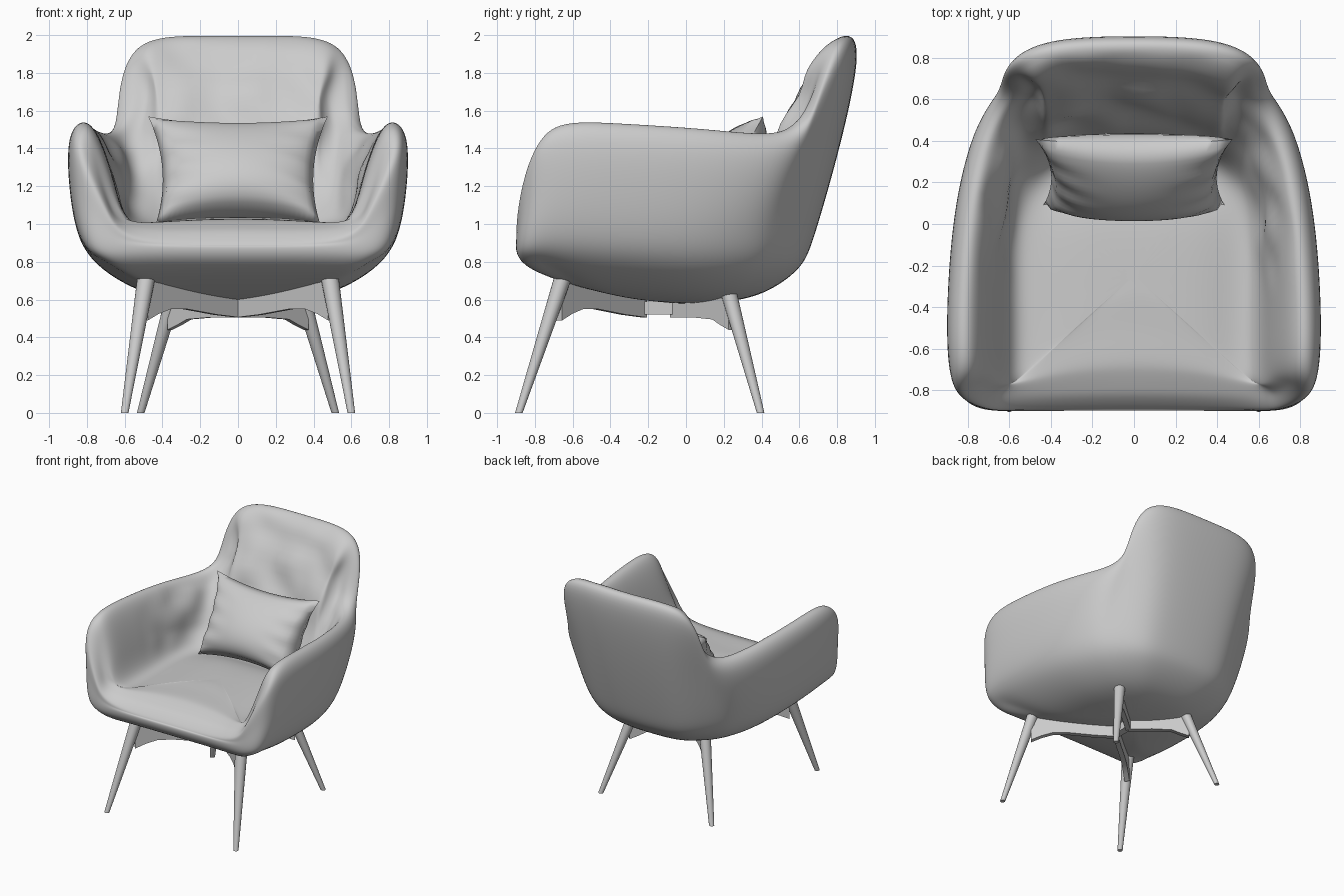
import bpy, bmesh, math
from mathutils import Vector as V

if "Cube" in bpy.data.objects:
    bpy.data.objects.remove(bpy.data.objects["Cube"])


def finish(name, bm, angle=None):
    """Turn a bmesh into a named, smooth-shaded object."""
    bmesh.ops.recalc_face_normals(bm, faces=bm.faces)
    me = bpy.data.meshes.new(name)
    bm.to_mesh(me)
    bm.free()
    ob = bpy.data.objects.new(name, me)
    bpy.context.collection.objects.link(ob)
    if angle is None:
        me.polygons.foreach_set("use_smooth", [True] * len(me.polygons))
    else:
        bpy.ops.object.select_all(action='DESELECT')
        ob.select_set(True)
        bpy.context.view_layer.objects.active = ob
        bpy.ops.object.shade_smooth_by_angle(angle=math.radians(angle))
    return ob


# --- Upholstered shell: half rails from back centre, round the arm, to front centre
rim = [(0, .83, 1.982), (.36, .815, 1.982), (.52, .75, 1.91), (.565, .69, 1.75), (.585, .60, 1.56),
       (.68, .45, 1.48), (.77, .10, 1.505), (.81, -.35, 1.53), (.81, -.67, 1.525),
       (.79, -.79, 1.37), (.68, -.85, 1.10), (.54, -.845, .965), (0, -.83, .965)]
half_thick = [.08, .08, .08, .075, .08, .08, .08, .08, .075, .06, .045, .045, .05]
belly = [(0, .68), (.28, .665), (.43, .615), (.54, .54), (.635, .45), (.72, .33), (.81, .05),
         (.845, -.35), (.84, -.70), (.79, -.85), (.68, -.89), (.50, -.895), (0, -.895)]
foot = [(0, .33), (.25, .33), (.38, .30), (.45, .25), (.50, .18), (.54, .08), (.57, -.10),
        (.57, -.40), (.57, -.62), (.56, -.72), (.54, -.74), (.45, -.70), (0, -.64)]
SEAT_MID = V((0, -.25, 1.035))
UNDER_MID = V((0, 0, .575))


def column(i):
    """Profile of the shell at one station: underside, outside, rim, inside, seat."""
    n = len(rim) - 1
    top = V(rim[i])
    if i in (0, n):
        tan = V((1 if i == 0 else -1, 0, 0))
    else:
        tan = (V(rim[i + 1]) - V(rim[i - 1])).normalized()
    out = V((-tan.y, tan.x, 0)).normalized()
    flat = V((tan.x, tan.y)).length
    t = half_thick[i]
    drop = V((0, 0, t * 1.05 * flat))
    b = V((*belly[i], .95 if i < 9 else .87))
    f = V((*foot[i], 1.0 if i < 11 else 1.0 + .02 * (i - 11) + .01))
    col = [UNDER_MID]
    for s, z in ((.3, .59), (.6, .635), (.93 if i > 9 else .88, .77)):
        col.append(V((b.x * s, b.y * s, z + .05 * max(0, -b.y * s) - (.045 if i > 9 and s > .8 else 0))))
    rim_out = top + out * t - drop
    if i > 9:
        rim_out.y = max(rim_out.y, -.89)
    # the head pad is thicker on the inside of the back
    pad = 1.5 if i < 3 else 1.2 if i == 3 else 1
    rim_in = top - out * t * pad - drop * (pad if i < 10 else -.5)
    bulge = .02 if i < 2 or 4 < i < 9 else .005 if i < 5 else 0
    # fold-in of the head pad, or crown of the seat front
    col += [b, b.lerp(rim_out, .5) + out * bulge, rim_out, top, rim_in,
            rim_in.lerp(f, .5) - out * (.035 if i < 4 else 0) + V((0, 0, .006 if i > 10 else 0)), f]
    for s, z in ((.65, 1.022), (.3, 1.033)):
        col.append(V((f.x * s, SEAT_MID.y + (f.y - SEAT_MID.y) * s, z + (.012 * s if i > 11 else 0))))
    return col + [SEAT_MID]


half = [column(i) for i in range(len(rim))]
cols = half + [[V((-p.x, p.y, p.z)) for p in c] for c in half[-2:0:-1]]
N, R = len(cols), len(cols[0])


def cage(i, j):
    """Push a point out so the subdivided surface passes close to it."""
    p = cols[i][j]
    bend = cols[i][j - 1] + cols[i][j + 1] - 2 * p
    bend += cols[i - 1][j] + cols[(i + 1) % N][j] - 2 * p
    return p - bend / 6


bm = bmesh.new()
grid = [[bm.verts.new(cage(i, j)) for j in range(1, R - 1)] for i in range(N)]
under, seat = bm.verts.new(UNDER_MID), bm.verts.new(SEAT_MID)
for i in range(N):
    a, b = grid[i], grid[(i + 1) % N]
    for j in range(R - 3):
        bm.faces.new((a[j], b[j], b[j + 1], a[j + 1]))
    bm.faces.new((under, b[0], a[0]))
    bm.faces.new((seat, a[-1], b[-1]))
bm.verts.index_update()
inner_ids = [grid[i][j].index for i in range(N) for j in (7, 8) if i < 7 or i > N - 7]
shell = finish("upholstered_shell", bm)
sub = shell.modifiers.new("smooth", 'SUBSURF')
sub.levels = sub.render_levels = 3

# Soft wrinkles on the inside of the back and elbows
shell.vertex_groups.new(name="inside").add(inner_ids, 1.0, 'REPLACE')
tex = bpy.data.textures.new("wrinkles", 'CLOUDS')
tex.noise_scale, tex.noise_depth = .2, 0
disp = shell.modifiers.new("wrinkles", 'DISPLACE')
disp.texture, disp.vertex_group, disp.strength = tex, "inside", .05
disp.texture_coords = 'LOCAL'

# --- Scatter cushion: two bulged sheets, fuller low down, with pointed corners
bm = bmesh.new()
lean = math.radians(29)
for side in (-1, 1):
    made = bmesh.ops.create_grid(bm, x_segments=32, y_segments=24, size=1)
    for v in made["verts"]:
        u, w = v.co.x, v.co.y
        eu, ew = max(0, 1 - u * u), max(0, 1 - w * w)
        puff = .18 * (eu * ew) ** .42 * (1 - .3 * w)
        puff *= 1 + .12 * math.sin(14 * w + 3 * u) * u ** 4
        x = u * (.455 + .02 * w - .055 * ew)
        h = w * (.325 - .05 * eu)
        d = side * puff
        v.co = (x, .25 + h * math.sin(lean) + d * math.cos(lean),
                1.285 + h * math.cos(lean) - d * math.sin(lean))
bmesh.ops.remove_doubles(bm, verts=bm.verts, dist=.0005)
finish("cushion", bm, 60)


# --- Splayed tapered legs with level ends
def leg(name, bottom, top, r_bottom, r_top):
    bm = bmesh.new()
    bmesh.ops.create_cone(bm, cap_ends=True, segments=20, radius1=r_bottom, radius2=r_top, depth=1)
    for v in bm.verts:
        c = V(bottom).lerp(V(top), v.co.z + .5)
        v.co = (v.co.x + c.x, v.co.y + c.y, c.z)
    finish(name, bm, 40)


# --- Flat rails with an arched lower edge, from each leg to the centre block
front_edge = [(0, .49), (.12, .525), (.25, .55), (.42, .55), (.75, .52), (1, .505),
              (1, .60), (.5, .65), (0, .70)]
rear_edge = [(0, .44), (.14, .465), (.28, .495), (.6, .505), (1, .505), (1, .60), (0, .62)]


def rail(name, a, b, edge):
    a, b = V((*a, 0)), V((*b, 0))
    d = (b - a).normalized()
    across = V((-d.y, d.x, 0)) * .02
    bm = bmesh.new()
    face = bm.faces.new([bm.verts.new(a.lerp(b, s) + V((0, 0, z)) - across) for s, z in edge])
    ext = bmesh.ops.extrude_face_region(bm, geom=[face], use_keep_orig=True)
    moved = [g for g in ext["geom"] if isinstance(g, bmesh.types.BMVert)]
    bmesh.ops.translate(bm, verts=moved, vec=across * 2)
    finish(name, bm, 30)


for label, sx in (("right", 1), ("left", -1)):
    leg("front_leg_" + label, (.60 * sx, -.885, 0), (.485 * sx, -.65, .72), .02, .048)
    leg("rear_leg_" + label, (.515 * sx, .395, 0), (.335 * sx, .225, .64), .02, .044)
    rail("front_rail_" + label, (.49 * sx, -.67), (0, -.22), front_edge)
    rail("rear_rail_" + label, (.36 * sx, .24), (0, -.07), rear_edge)

# Block joining the rails in the middle
bm = bmesh.new()
bmesh.ops.create_cube(bm, size=1)
for v in bm.verts:
    v.co = (v.co.x * .06, v.co.y * .19 - .15, v.co.z * .07 + .555)
finish("rail_joint", bm, 30)
